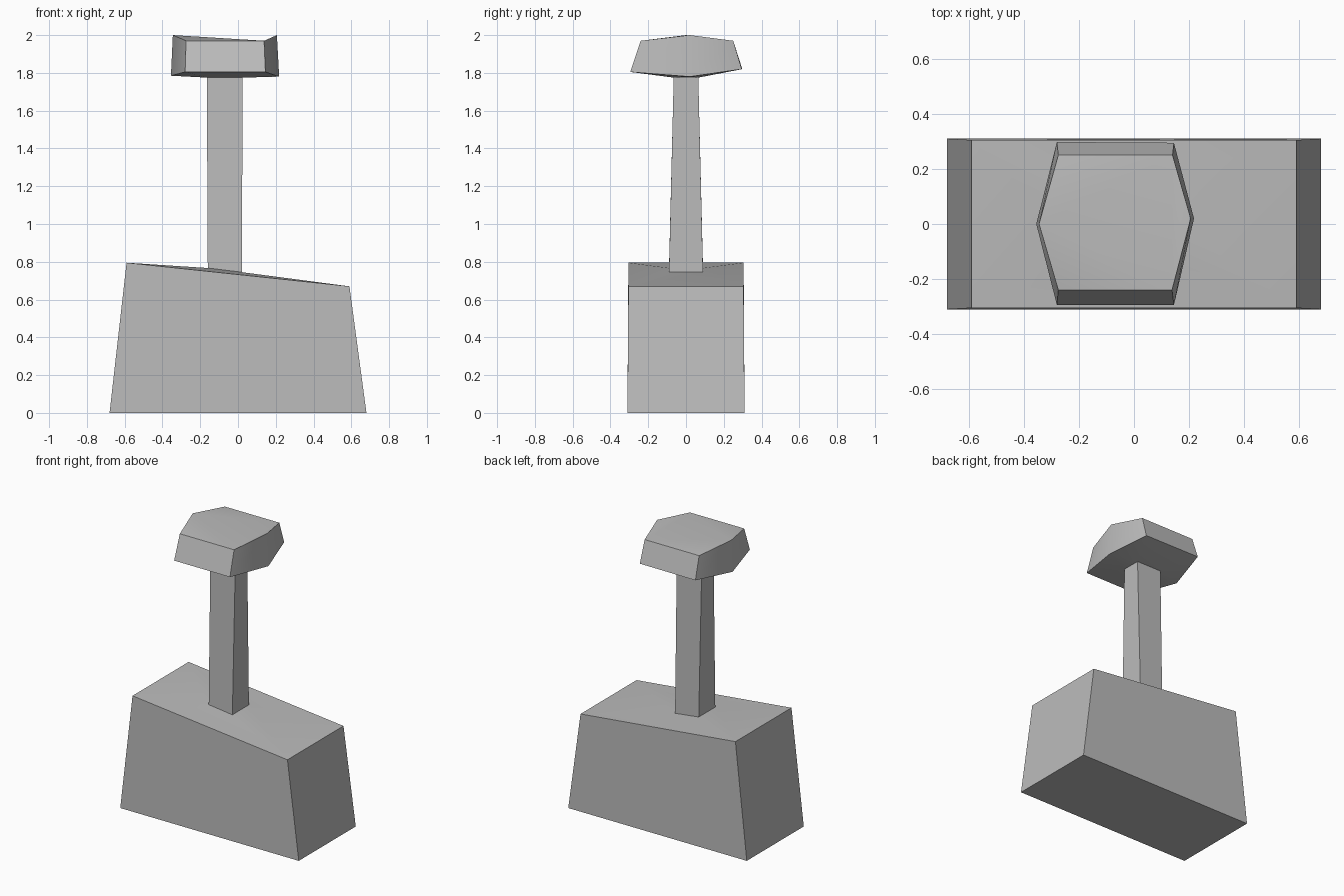
import bpy, bmesh
from math import radians

cube = bpy.data.objects.get("Cube")
if cube:
    bpy.data.objects.remove(cube, do_unlink=True)

# Single plain grey
grey = bpy.data.materials.new("plain_grey")
grey.use_nodes = True
grey.diffuse_color = (0.5, 0.5, 0.5, 1)
grey.node_tree.nodes["Principled BSDF"].inputs["Base Color"].default_value = (0.5, 0.5, 0.5, 1)


def rect(x0, x1, y, z0, z1):
    """Rectangle ring, counter-clockwise: z0 at the x0 end, z1 at the x1 end."""
    return [(x0, -y, z0), (x1, -y, z1), (x1, y, z1), (x0, y, z0)]


def add_ring(bm, points):
    return [bm.verts.new(p) for p in points]


def bridge(bm, low, high):
    n = len(low)
    for i in range(n):
        j = (i + 1) % n
        bm.faces.new((low[i], low[j], high[j], high[i]))


def finish(bm, name):
    bmesh.ops.recalc_face_normals(bm, faces=bm.faces[:])
    mesh = bpy.data.meshes.new(name)
    bm.to_mesh(mesh)
    bm.free()
    obj = bpy.data.objects.new(name, mesh)
    bpy.context.collection.objects.link(obj)
    mesh.materials.append(grey)
    bpy.ops.object.select_all(action="DESELECT")
    obj.select_set(True)
    bpy.context.view_layer.objects.active = obj
    bpy.ops.object.shade_smooth_by_angle(angle=radians(30))


# Stem rings shared by all the parts
stem_foot = rect(-0.16, 0.02, 0.09, 0.767, 0.745)
stem_head = rect(-0.165, 0.025, 0.065, 1.775, 1.775)

# Base: tapered block, sloping top rising slightly to the stem
bm = bmesh.new()
foot = add_ring(bm, rect(-0.68, 0.68, 0.31, 0, 0))
rim = add_ring(bm, rect(-0.59, 0.59, 0.305, 0.795, 0.67))
collar = add_ring(bm, stem_foot)
bm.faces.new(foot[::-1])
bridge(bm, foot, rim)
bridge(bm, rim, collar)
bm.faces.new(collar)
finish(bm, "base")

# Stem: slim tapered post
bm = bmesh.new()
low, high = add_ring(bm, stem_foot), add_ring(bm, stem_head)
bridge(bm, low, high)
bm.faces.new(low[::-1])
bm.faces.new(high)
finish(bm, "stem")

# Head: six-sided cap, ring order is left tip, front pair, right tip, back pair
bm = bmesh.new()
lower = add_ring(bm, [(-0.355, 0, 1.785), (-0.28, -0.295, 1.805), (0.145, -0.295, 1.805),
                      (0.218, 0.02, 1.78), (0.145, 0.295, 1.82), (-0.28, 0.298, 1.82)])
upper = add_ring(bm, [(-0.345, 0, 2), (-0.275, -0.24, 1.97), (0.138, -0.24, 1.97),
                      (0.206, 0.02, 2), (0.14, 0.25, 1.97), (-0.275, 0.25, 1.97)])
socket = add_ring(bm, stem_head)
bridge(bm, lower, upper)

# Creased top fanning from the left tip, with a raised right tip
for tri in ((0, 1, 2), (0, 2, 4), (0, 4, 5), (2, 3, 4)):
    bm.faces.new([upper[i] for i in tri])

# Underside sloping down to the stem
for ring, inner in (((1, 2), (1, 0)), ((2, 3), (1,)), ((3,), (2, 1)), ((3, 4), (2,)),
                    ((4, 5), (3, 2)), ((5, 0), (3,)), ((0,), (0, 3)), ((0, 1), (0,))):
    bm.faces.new([lower[i] for i in ring] + [socket[i] for i in inner])
bm.faces.new(socket)
finish(bm, "head")
